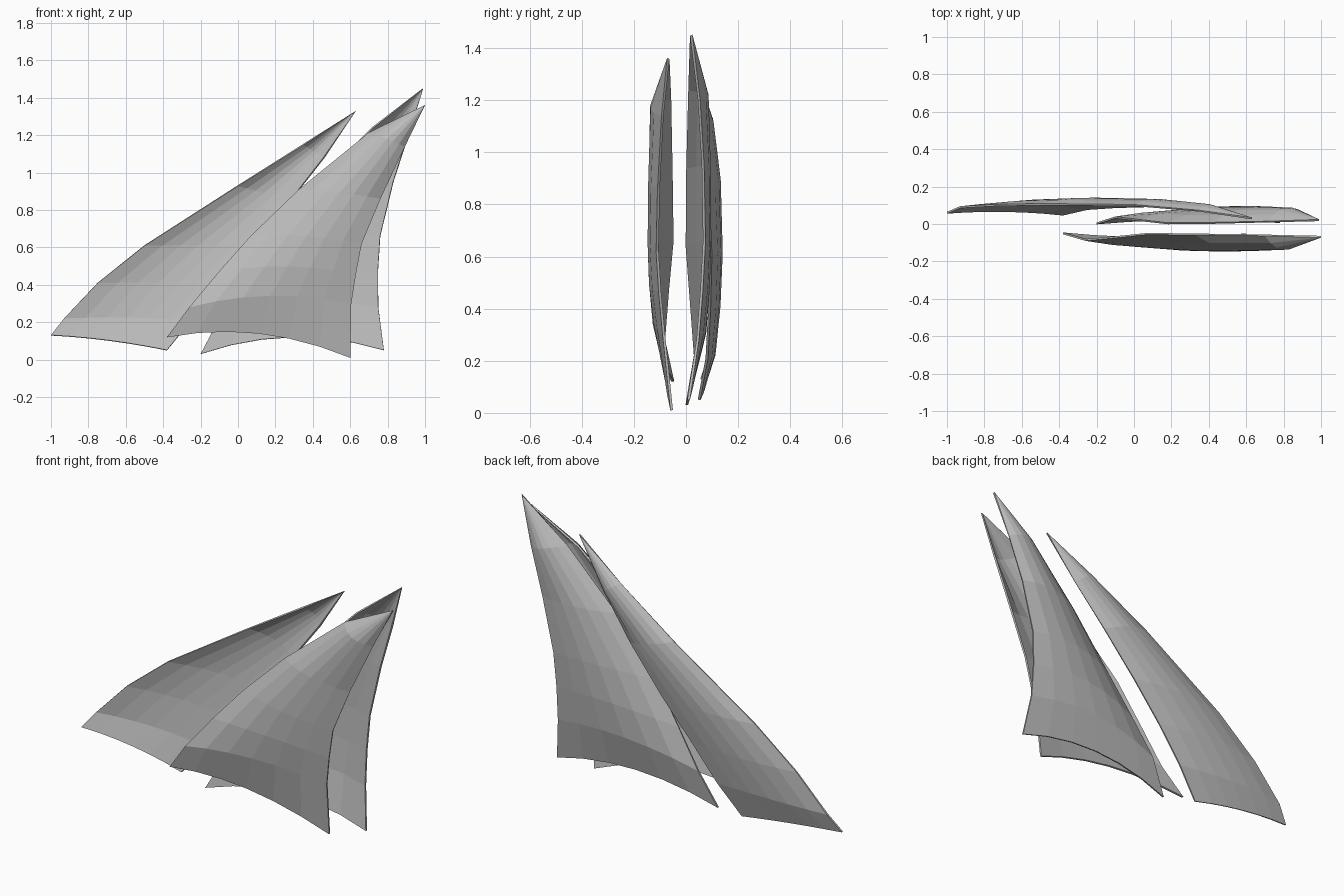
import bpy
import bmesh
from math import sin, pi
from mathutils import Vector

if "Cube" in bpy.data.objects:
    bpy.data.objects.remove(bpy.data.objects["Cube"], do_unlink=True)

# One pale grey cloth
cloth = bpy.data.materials.new("grey_cloth")
cloth.use_nodes = True
grey = (0.5, 0.5, 0.5, 1)
cloth.diffuse_color = grey
cloth.node_tree.nodes["Principled BSDF"].inputs["Base Color"].default_value = grey

COLS = 7


def make_sail(name, luff, leech, foot_rise, belly):
    """Loft a billowed sail between its two long edges, which meet at the head."""
    bm = bmesh.new()
    leech = leech + [luff[-1]]
    last = len(luff) - 1
    rows = []
    for i, (a, b) in enumerate(zip(luff, leech)):
        a, b, t = Vector(a), Vector(b), i / last
        fullness = 0.4 + 0.6 * min(1, 2.5 * t)
        row = []
        for j in range(COLS):
            s = j / (COLS - 1)
            p = a.lerp(b, s)
            p.y += belly * fullness * sin(pi * s) ** 0.8 if 0 < s < 1 else 0
            p.z += foot_rise * 4 * s * (1 - s) * (1 - t) ** 2
            row.append(bm.verts.new(p))
            if i == last:
                break
        rows.append(row)
    for low, high in zip(rows, rows[1:]):
        for j in range(COLS - 1):
            if len(high) == 1:
                bm.faces.new((low[j], low[j + 1], high[0]))
            else:
                bm.faces.new((low[j], low[j + 1], high[j + 1], high[j]))
    bmesh.ops.recalc_face_normals(bm, faces=bm.faces)
    mesh = bpy.data.meshes.new(name)
    bm.to_mesh(mesh)
    bm.free()
    mesh.materials.append(cloth)
    sail = bpy.data.objects.new(name, mesh)
    bpy.context.collection.objects.link(sail)
    # Thin cloth thickness
    solid = sail.modifiers.new("thickness", "SOLIDIFY")
    solid.thickness = 0.01
    solid.offset = 0


# Front sail, billowing forwards
make_sail(
    "front_sail",
    [(-.38, -.05, .12), (-.26, -.085, .28), (-.1, -.07, .47), (.07, -.052, .66),
     (.33, -.055, .91), (.7, -.06, 1.21), (1, -.068, 1.36)],
    [(.6, -.055, .01), (.605, -.085, .3), (.63, -.1, .46), (.66, -.11, .62),
     (.76, -.105, .86), (.89, -.09, 1.14)],
    .075, -.058)

# Middle sail, billowing backwards
make_sail(
    "middle_sail",
    [(-.2, .003, .03), (-.1, .035, .22), (.03, .02, .42), (.18, .003, .64),
     (.42, .005, .94), (.72, .012, 1.24), (.99, .02, 1.45)],
    [(.78, .01, .05), (.75, .045, .28), (.748, .06, .47), (.76, .07, .66),
     (.83, .065, .95), (.91, .05, 1.2)],
    .08, .05)

# Rear sail, long and raked
make_sail(
    "rear_sail",
    [(-1, .06, .13), (-.93, .09, .22), (-.75, .1, .41), (-.5, .105, .61),
     (0, .1, .93), (.35, .07, 1.15), (.63, .03, 1.33)],
    [(-.38, .05, .05), (-.25, .08, .21), (-.1, .09, .4), (.08, .095, .61),
     (.28, .085, .85), (.46, .06, 1.08)],
    .012, .036)
